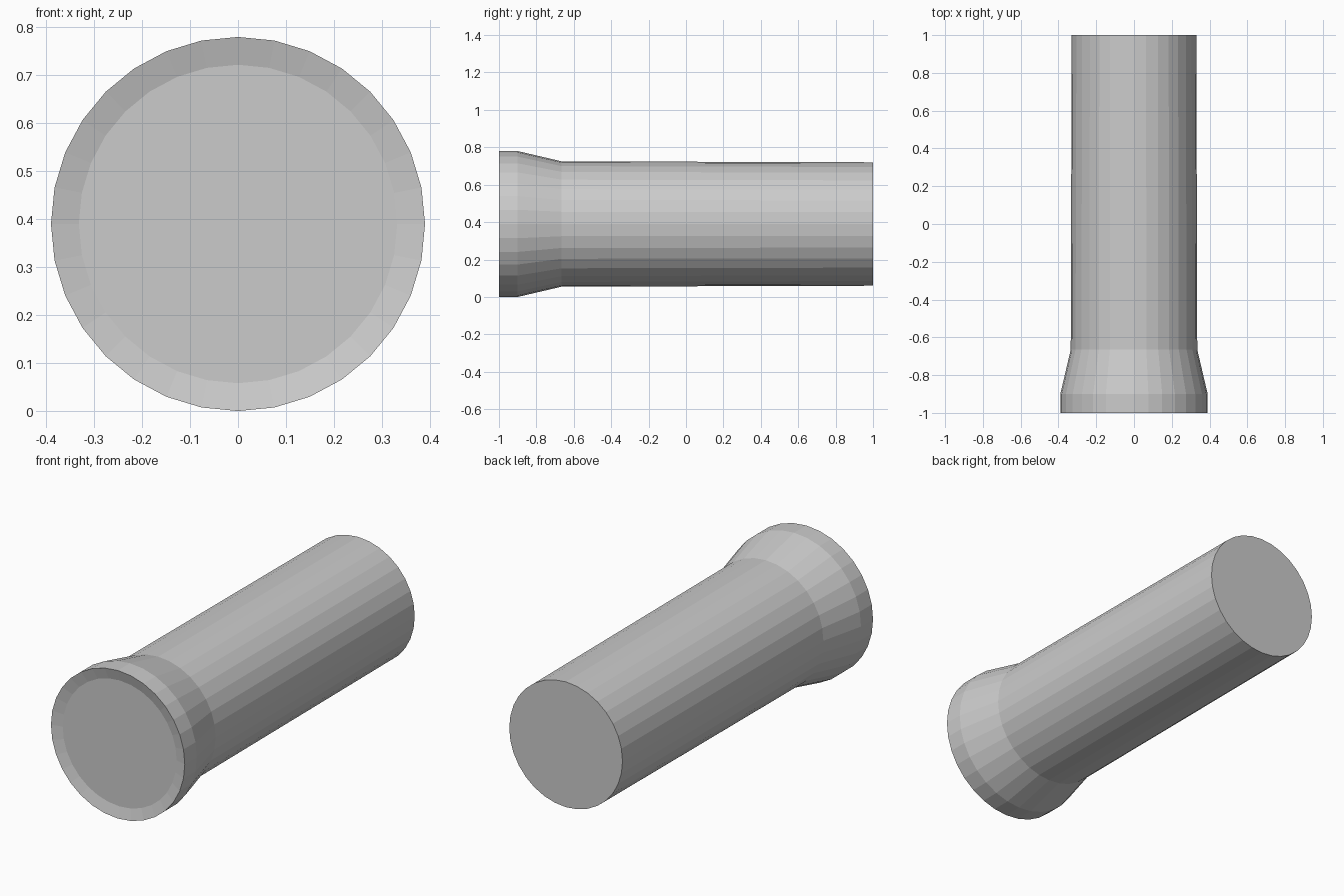
import bpy, bmesh, math
from mathutils import Matrix

if "Cube" in bpy.data.objects:
    bpy.data.objects.remove(bpy.data.objects["Cube"])

SIDES = 32
AXIS_Z = 0.39


def lathe(name, profile):
    """Revolve (y, radius) points about the y axis, capping both ends."""
    bm = bmesh.new()
    rings = []
    for y, r in profile:
        rings.append([bm.verts.new((r * math.sin(2 * math.pi * i / SIDES), y,
                                    AXIS_Z + r * math.cos(2 * math.pi * i / SIDES)))
                      for i in range(SIDES)])
    for a, b in zip(rings, rings[1:]):
        for i in range(SIDES):
            j = (i + 1) % SIDES
            bm.faces.new((a[i], a[j], b[j], b[i]))
    bm.faces.new(rings[0])
    bm.faces.new(rings[-1])
    bmesh.ops.recalc_face_normals(bm, faces=bm.faces)
    mesh = bpy.data.meshes.new(name)
    bm.to_mesh(mesh)
    bm.free()
    obj = bpy.data.objects.new(name, mesh)
    bpy.context.collection.objects.link(obj)
    return obj


# Flared tube: shallow dished front face, rim, cone, slightly tapered barrel
lathe("flared_tube", [
    (-0.985, 0.332),
    (-1.0, 0.39),
    (-0.9, 0.39),
    (-0.665, 0.335),
    (1.0, 0.33),
])
